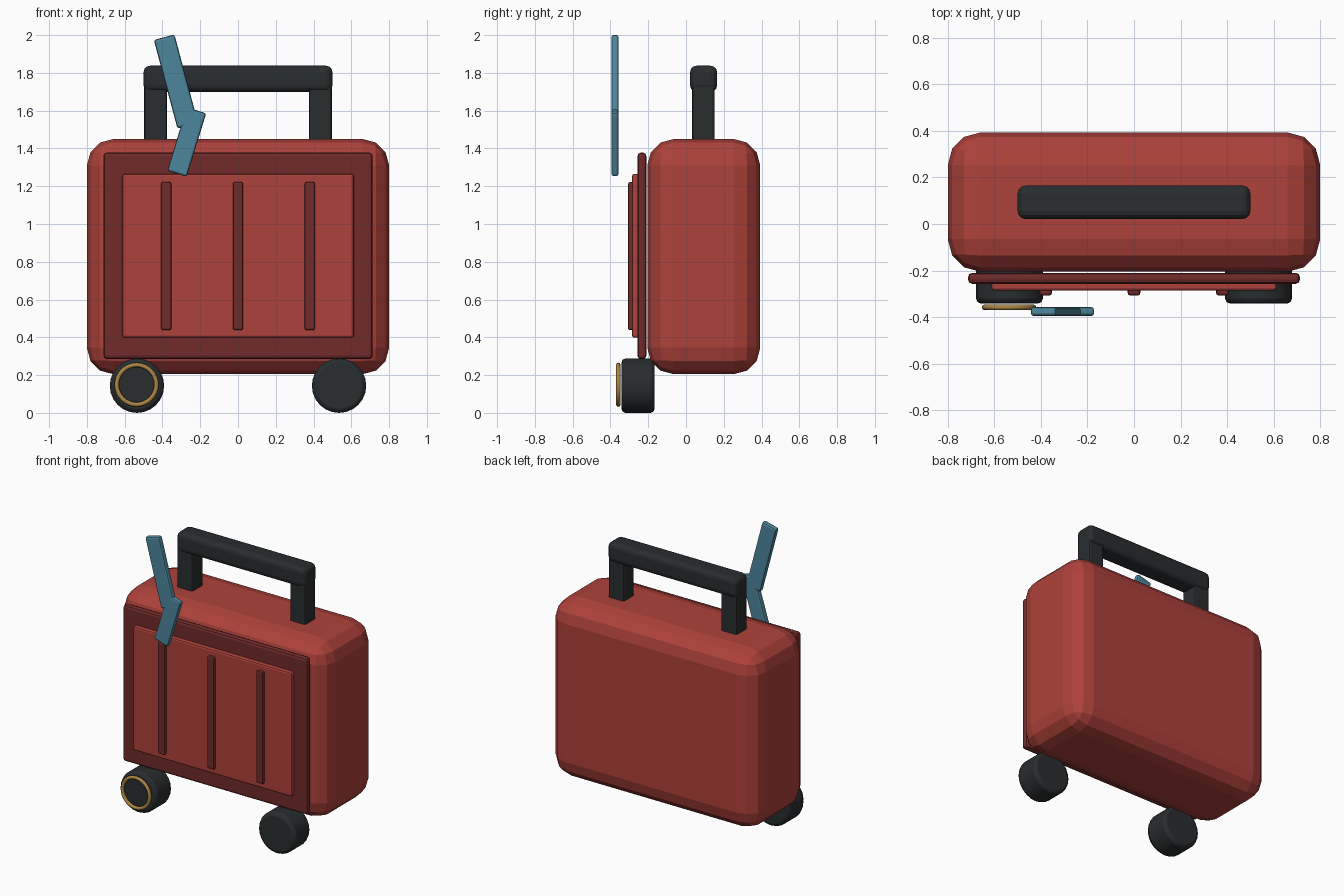
import bpy
from math import radians, hypot, atan2

if "Cube" in bpy.data.objects:
    bpy.data.objects.remove(bpy.data.objects["Cube"])


def material(name, rgb):
    m = bpy.data.materials.new(name)
    m.diffuse_color = (*rgb, 1)
    m.use_nodes = True
    m.node_tree.nodes["Principled BSDF"].inputs["Base Color"].default_value = m.diffuse_color
    return m


RED = material("red", (0.42, 0.053, 0.043))
DARK_RED = material("dark_red", (0.165, 0.024, 0.023))
BLACK = material("black", (0.022, 0.026, 0.028))
GOLD = material("gold", (0.42, 0.24, 0.06))
BLUE = material("blue", (0.075, 0.24, 0.34))


def finish(name, mat, bevel=0, segments=2):
    ob = bpy.context.object
    ob.name = name
    ob.data.materials.append(mat)
    bpy.ops.object.transform_apply(location=False, rotation=True, scale=True)
    if bevel:
        b = ob.modifiers.new("bevel", 'BEVEL')
        b.width, b.segments = bevel, segments
        b.limit_method = 'ANGLE'
        b.angle_limit = radians(40)
    return ob


def box(name, x, y, z, mat, bevel, segments=2):
    """Rounded box from (min, max) extents on each axis."""
    lims = (x, y, z)
    bpy.ops.mesh.primitive_cube_add(size=1, location=[(a + b) / 2 for a, b in lims])
    bpy.context.object.scale = [b - a for a, b in lims]
    return finish(name, mat, bevel, segments)


def strap(name, top, bottom, width):
    """Thin flat strip between two points in the front plane."""
    dx, dz = top[0] - bottom[0], top[1] - bottom[1]
    bpy.ops.mesh.primitive_cube_add(
        size=1, location=((top[0] + bottom[0]) / 2, -0.376, (top[1] + bottom[1]) / 2),
        rotation=(0, atan2(dx, dz), 0))
    bpy.context.object.scale = (width, 0.038, hypot(dx, dz))
    return finish(name, BLUE, 0.012)


# Case shell
box("case_body", (-0.8, 0.8), (-0.205, 0.393), (0.205, 1.45), RED, 0.14, 3)

# Layered front panels and ribs
box("front_frame", (-0.713, 0.713), (-0.257, -0.21), (0.285, 1.378), DARK_RED, 0.018)
box("front_panel", (-0.613, 0.613), (-0.286, -0.24), (0.398, 1.265), RED, 0.012)
for i, x in enumerate((-0.38, 0, 0.38)):
    box(f"front_rib_{i + 1}", (x - 0.027, x + 0.027), (-0.307, -0.27), (0.438, 1.222), DARK_RED, 0.01)

# Carry handle
for side, s in (("left", -1), ("right", 1)):
    c = s * 0.436
    box(f"handle_post_{side}", (c - 0.061, c + 0.061), (0.032, 0.152), (1.38, 1.76), BLACK, 0.015)
box("handle_bar", (-0.5, 0.5), (0.021, 0.165), (1.7, 1.838), BLACK, 0.035, 3)

# Wheels
for side, s in (("left", -1), ("right", 1)):
    bpy.ops.mesh.primitive_cylinder_add(vertices=24, radius=0.144, depth=0.176,
                                        location=(s * 0.535, -0.254, 0.144),
                                        rotation=(radians(90), 0, 0))
    finish(f"wheel_{side}", BLACK, 0.022)
    bpy.ops.object.shade_smooth_by_angle(angle=radians(35))

# Gold trim ring on the left wheel
bpy.ops.mesh.primitive_torus_add(major_radius=0.105, minor_radius=0.012,
                                 major_segments=32, minor_segments=8,
                                 location=(-0.537, -0.358, 0.149), rotation=(radians(90), 0, 0))
finish("wheel_ring", GOLD)
bpy.ops.object.shade_smooth_by_angle(angle=radians(60))

# Luggage tag made of two overlapping strips
strap("tag_strap", (-0.391, 1.989), (-0.266, 1.52), 0.113)
strap("tag_end", (-0.22, 1.602), (-0.323, 1.266), 0.108)
